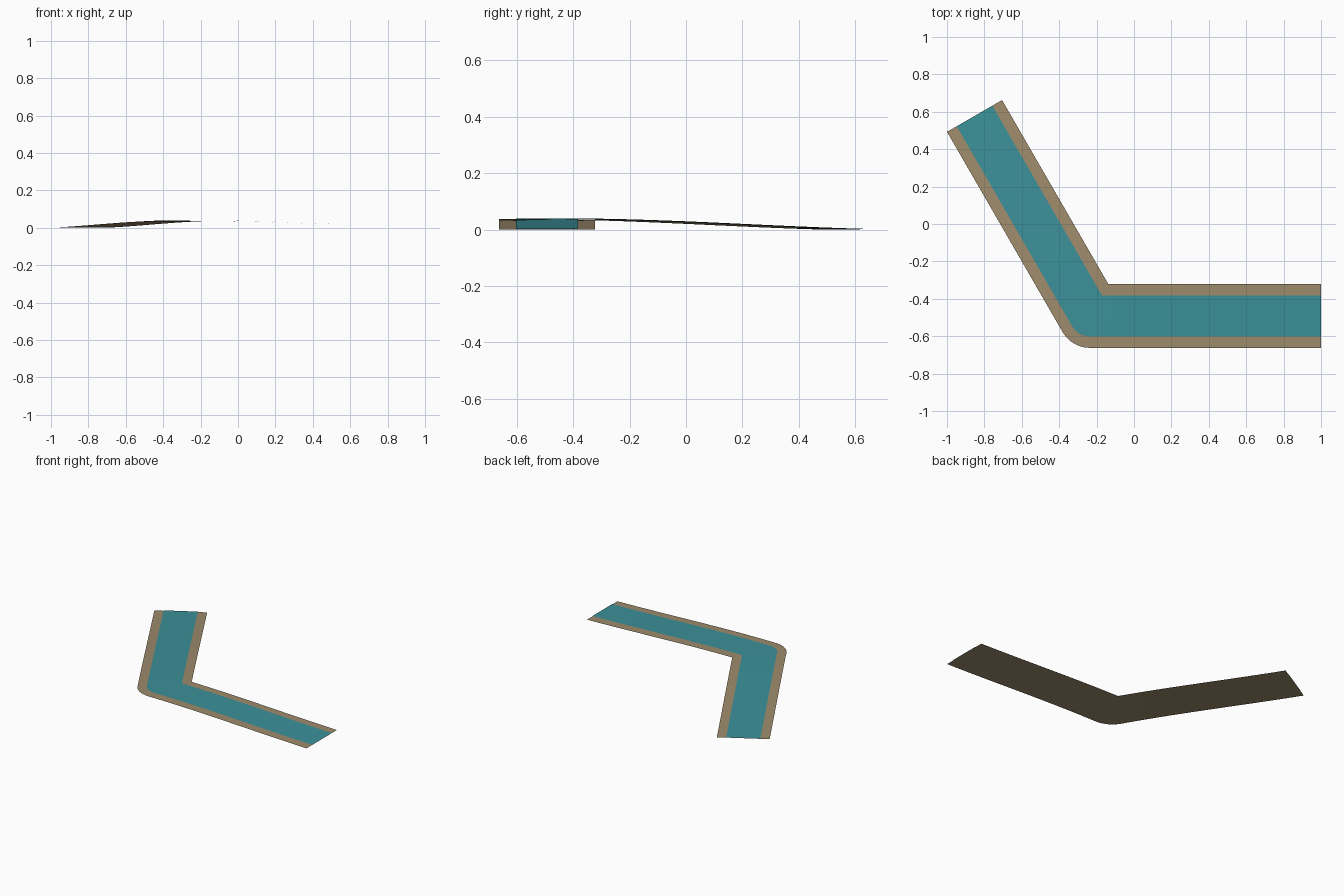
import bpy
import bmesh
import math
from mathutils import Vector

cube = bpy.data.objects.get("Cube")
if cube:
    bpy.data.objects.remove(cube)

CORNER = Vector((-0.235, -0.492, 0))   # where the two centre lines meet
ARM = 1.235                            # length of each arm
CREST = 0.037                          # height of the bend above the ends
TURN = math.radians(60)
ROWS = 16
ARC = 10


def material(name, colour):
    mat = bpy.data.materials.new(name)
    mat.use_nodes = True
    mat.diffuse_color = colour
    bsdf = mat.node_tree.nodes["Principled BSDF"]
    bsdf.inputs["Base Color"].default_value = colour
    bsdf.inputs["Roughness"].default_value = 0.9
    return mat


def height(s):
    """Gentle fall from the bend towards the end of an arm."""
    t = min(max(s / ARM, 0), 1)
    smooth = 1 - t * t * (3 - 2 * t)
    return CREST * (smooth + math.cos(t * math.pi / 2)) / 2


def channel(name, half_width, lift, mat):
    """Bent strip with a mitred inner corner and a rounded outer corner."""
    miter = half_width * math.tan(TURN / 2)
    up = Vector((0, 0, 1))

    def point(angle, s, side):
        along = Vector((math.cos(angle), math.sin(angle), 0))
        across = Vector((0, 1, 0)) if angle == 0 else Vector((math.sin(angle), -math.cos(angle), 0))
        return CORNER + along * s + across * side * half_width + up * (height(s) + lift)

    def row(angle, t):
        return point(angle, miter + (ARM - miter) * t, 1), point(angle, ARM * t, -1)

    far = math.pi - TURN
    steps = [i / ROWS for i in range(ROWS + 1)]
    sections = [row(0, t) for t in reversed(steps)]
    inner = sections[-1][0]
    for i in range(1, ARC):
        a = -math.pi / 2 - TURN * i / ARC
        rim = Vector((math.cos(a), math.sin(a), 0)) * half_width
        sections.append((inner, CORNER + rim + up * (CREST + lift)))
    sections += [row(far, t) for t in steps]

    bm = bmesh.new()
    pairs = [[bm.verts.new(p) for p in pair] for pair in sections]
    for (a, b), (c, d) in zip(pairs, pairs[1:]):
        bm.faces.new((a, c, d, b))
    bmesh.ops.remove_doubles(bm, verts=bm.verts, dist=0.0001)
    mesh = bpy.data.meshes.new(name)
    bm.to_mesh(mesh)
    bm.free()
    mesh.materials.append(mat)
    mesh.shade_smooth()
    obj = bpy.data.objects.new(name, mesh)
    bpy.context.collection.objects.link(obj)
    return obj


# Sandy bed forming both banks, with the water sheet just above it
channel("river_bank", 0.17, 0, material("sandy_brown", (0.34, 0.26, 0.15, 1)))
channel("river_water", 0.11, 0.003, material("teal_water", (0.045, 0.28, 0.32, 1)))
